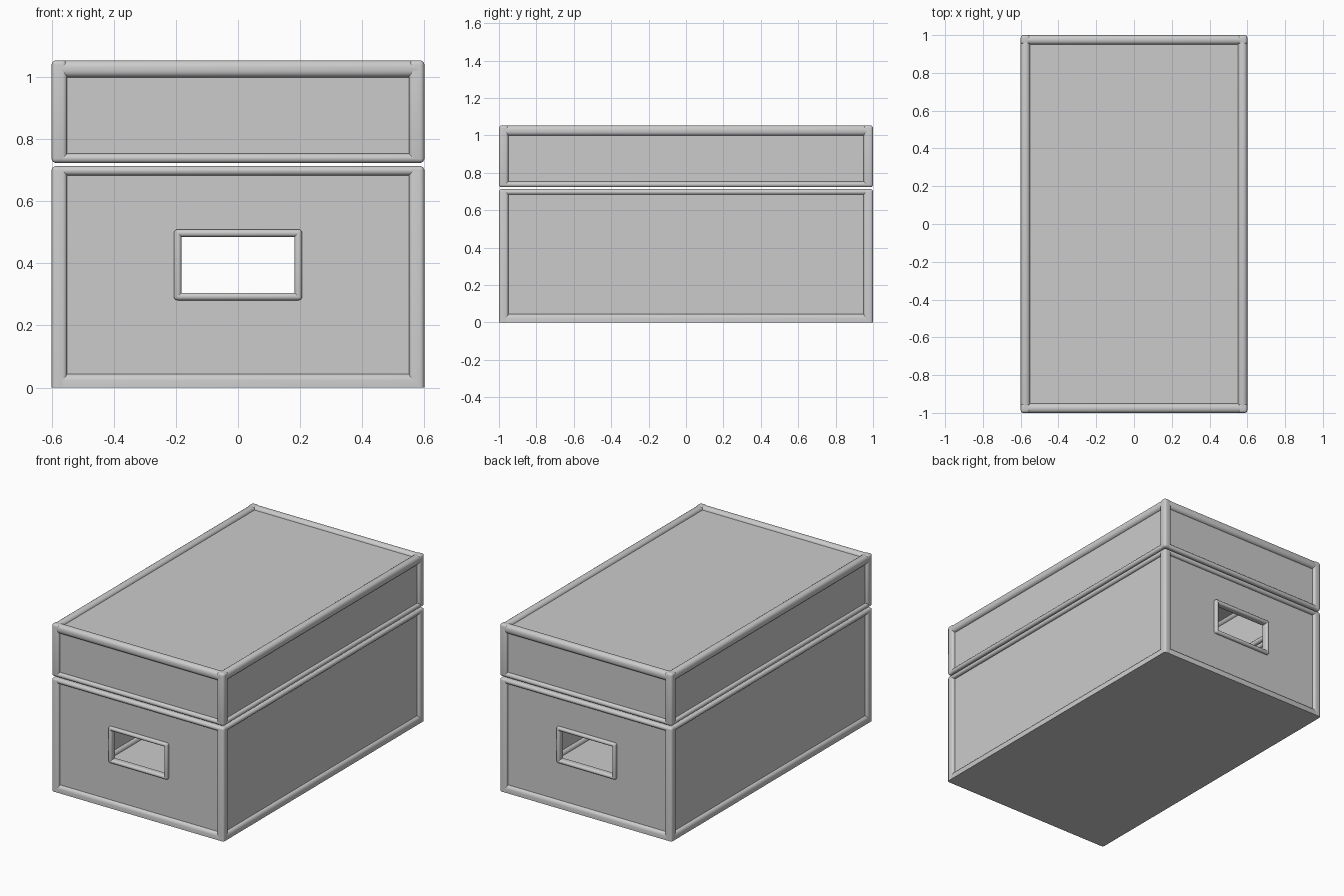
import bpy, bmesh
from mathutils import Matrix, Vector

if "Cube" in bpy.data.objects:
    bpy.data.objects.remove(bpy.data.objects["Cube"])

X, Y = 0.6, 1.0          # half width, half length
W = 0.05                 # trim bar width
R = 0.022                # trim rounding
D, T = 0.018, 0.016      # panel recess and thickness


def add_box(bm, lo, hi, r=0.0, flat_z=None):
    """Box from lo to hi with rounded edges, except those touching z = flat_z."""
    lo, hi = Vector(lo), Vector(hi)
    part = bmesh.new()
    m = Matrix.Translation((lo + hi) / 2) @ Matrix.Diagonal((*(hi - lo), 1))
    bmesh.ops.create_cube(part, size=1, matrix=m)
    if r:
        edges = [e for e in part.edges if flat_z is None
                 or not all(abs(v.co.z - flat_z) < 1e-5 for v in e.verts)]
        bmesh.ops.bevel(part, geom=edges, offset=r, segments=4, profile=0.5,
                        affect='EDGES', clamp_overlap=True)
    tmp = bpy.data.meshes.new("tmp")
    part.to_mesh(tmp)
    part.free()
    bm.from_mesh(tmp)
    bpy.data.meshes.remove(tmp)


def finish(bm, name, smooth=False):
    me = bpy.data.meshes.new(name)
    bm.to_mesh(me)
    bm.free()
    ob = bpy.data.objects.new(name, me)
    bpy.context.collection.objects.link(ob)
    if smooth:
        bpy.context.view_layer.objects.active = ob
        ob.select_set(True)
        bpy.ops.object.shade_smooth_by_angle(angle=0.7)
        ob.select_set(False)
    return ob


def frame(name, z0, z1, h0, h1, flat_z=None):
    """Four corner posts plus a lower and an upper ring of bars."""
    bm = bmesh.new()
    for s in (-1, 1):
        xs = sorted((s * X, s * (X - W)))
        ys = sorted((s * Y, s * (Y - W)))
        for t in (-1, 1):
            yt = sorted((t * Y, t * (Y - W)))
            add_box(bm, (xs[0], yt[0], z0), (xs[1], yt[1], z1), min(R, h0 * .48, h1 * .48), flat_z)
        for a, b in ((z0, z0 + h0), (z1 - h1, z1)):
            r = min(R, (b - a) * 0.48)
            add_box(bm, (-X, ys[0], a), (X, ys[1], b), r, flat_z)
            add_box(bm, (xs[0], -Y, a), (xs[1], Y, b), r, flat_z)
    return finish(bm, name, True)


def panels(prefix, z0, z1):
    """Recessed wall panels on the four sides."""
    obs = []
    for s, side, end in ((-1, "left", "front"), (1, "right", "back")):
        bm = bmesh.new()
        xs = sorted((s * (X - D), s * (X - D - T)))
        add_box(bm, (xs[0], -Y + 0.03, z0), (xs[1], Y - 0.03, z1))
        finish(bm, f"{prefix}_{side}_panel")
        bm = bmesh.new()
        ys = sorted((s * (Y - D), s * (Y - D - T)))
        add_box(bm, (-X + 0.03, ys[0], z0), (X - 0.03, ys[1], z1))
        obs.append(finish(bm, f"{prefix}_{end}_panel"))
    return obs


# Body
frame("body_frame", 0, 0.713, 0.045, 0.03, flat_z=0)
ends = panels("body", 0.01, 0.70)
bm = bmesh.new()
add_box(bm, (-X + 0.025, -Y + 0.025, 0), (X - 0.025, Y - 0.025, 0.02))
finish(bm, "body_floor")

# Lid
frame("lid_frame", 0.723, 1.053, 0.03, W + 0.005)
panels("lid", 0.735, 1.035)
bm = bmesh.new()
add_box(bm, (-X + 0.03, -Y + 0.03, 1.053 - D - T), (X - 0.03, Y - 0.03, 1.053 - D))
finish(bm, "lid_top_panel")

# Handle openings through both ends
bm = bmesh.new()
add_box(bm, (-0.195, -1.2, 0.292), (0.195, 1.2, 0.498))
cutter = finish(bm, "handle_cutter")
cutter.hide_render = True
cutter.hide_viewport = True
cutter.display_type = 'WIRE'
for ob in ends:
    mod = ob.modifiers.new("opening", 'BOOLEAN')
    mod.object = cutter
    mod.operation = 'DIFFERENCE'
    mod.solver = 'EXACT'

# Rounded handle surrounds
for s, name in ((-1, "front_handle_frame"), (1, "back_handle_frame")):
    bm = bmesh.new()
    y0, y1 = sorted((s * 1.0, s * 0.955))
    for t in (-1, 1):
        x0, x1 = sorted((t * 0.206, t * 0.182))
        add_box(bm, (x0, y0, 0.281), (x1, y1, 0.509), 0.011)
    for z in (0.281, 0.485):
        add_box(bm, (-0.206, y0, z), (0.206, y1, z + 0.024), 0.011)
    finish(bm, name, True)
